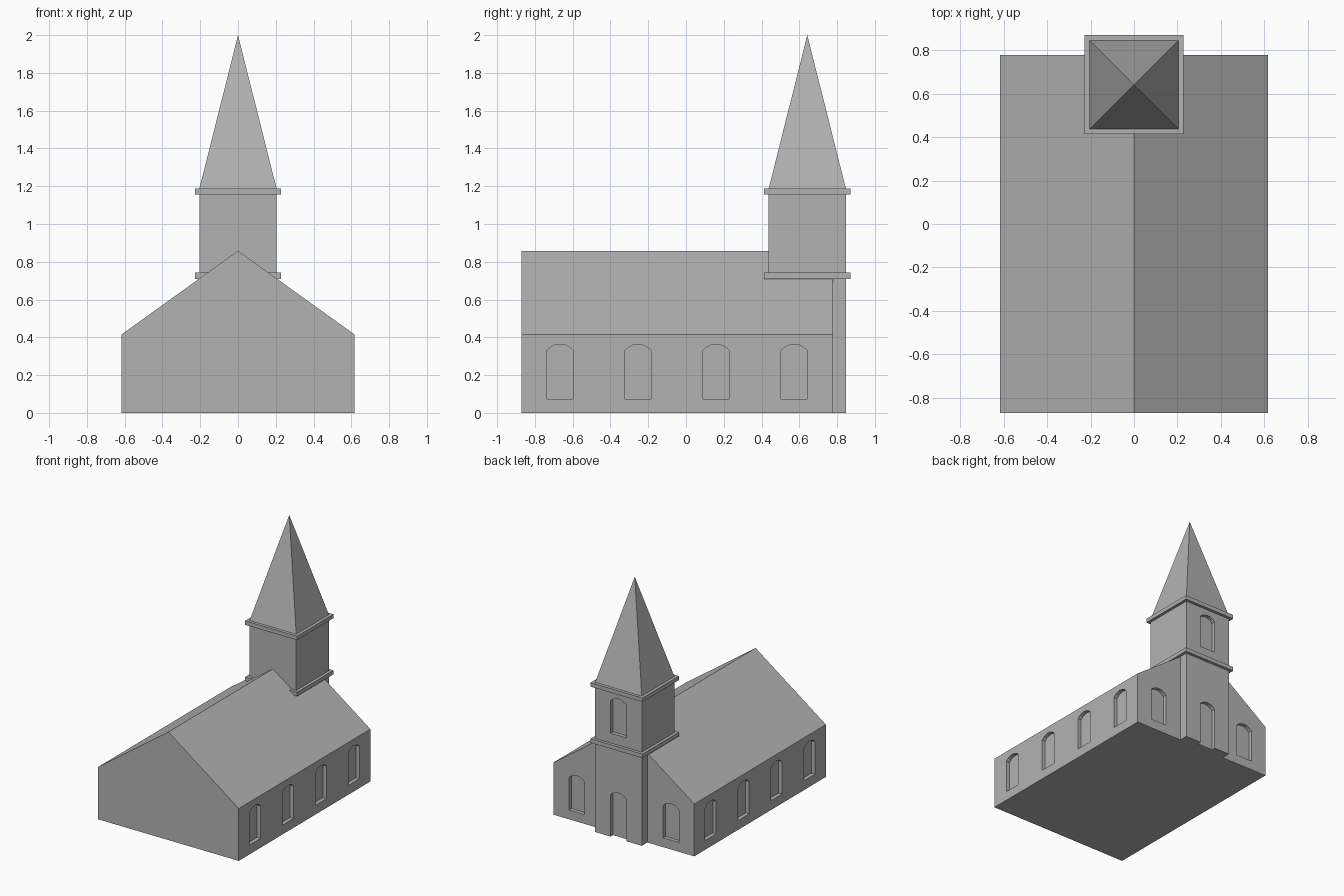
import bpy, bmesh, math
from mathutils import Matrix, Vector

if "Cube" in bpy.data.objects:
    bpy.data.objects.remove(bpy.data.objects["Cube"])

grey = bpy.data.materials.new("light grey")
grey.diffuse_color = (0.45, 0.45, 0.45, 1)
grey.use_nodes = True
grey.node_tree.nodes["Principled BSDF"].inputs["Base Color"].default_value = grey.diffuse_color

# main dimensions
HALF_W, FRONT, BACK = 0.617, -0.872, 0.778
EAVES, RIDGE = 0.415, 0.858
TOWER_Y, TOWER_HALF, TRIM_HALF = 0.642, 0.205, 0.228
RECESS = 0.03


def finish(name, bm):
    bmesh.ops.recalc_face_normals(bm, faces=bm.faces)
    mesh = bpy.data.meshes.new(name)
    bm.to_mesh(mesh)
    bm.free()
    mesh.materials.append(grey)
    obj = bpy.data.objects.new(name, mesh)
    bpy.context.collection.objects.link(obj)
    return obj


def box(name, x0, x1, y0, y1, z0, z1):
    bm = bmesh.new()
    bmesh.ops.create_cube(bm, size=1)
    bmesh.ops.scale(bm, vec=(x1 - x0, y1 - y0, z1 - z0), verts=bm.verts)
    bmesh.ops.translate(bm, vec=((x0 + x1) / 2, (y0 + y1) / 2, (z0 + z1) / 2), verts=bm.verts)
    return finish(name, bm)


def prism(bm, profile, y0, y1, matrix=Matrix()):
    """Extrude an x-z profile along y, then place it."""
    face = bm.faces.new([bm.verts.new(matrix @ Vector((x, y0, z))) for x, z in profile])
    ext = bmesh.ops.extrude_face_region(bm, geom=[face])
    verts = [v for v in ext["geom"] if isinstance(v, bmesh.types.BMVert)]
    bmesh.ops.translate(bm, vec=matrix.to_3x3() @ Vector((0, y1 - y0, 0)), verts=verts)


def arch_profile(bottom, spring, half=0.069, rise=0.032, steps=6):
    """Opening with a shallow round arch."""
    r = (half * half + rise * rise) / (2 * rise)
    a = math.asin(half / r)
    pts = [(-half, bottom), (half, bottom)]
    for i in range(steps + 1):
        t = a - 2 * a * i / steps
        pts.append((r * math.sin(t), spring + rise - r + r * math.cos(t)))
    return pts


def cut_openings(obj, openings):
    """Each opening: wall point (x, y), turn about z, bottom, spring height."""
    bm = bmesh.new()
    for x, y, turn, bottom, spring in openings:
        m = Matrix.Translation((x, y, 0)) @ Matrix.Rotation(turn, 4, 'Z')
        prism(bm, arch_profile(bottom, spring), -RECESS, 0.05, m)
    cutter = finish("opening_cutter", bm)
    cutter.hide_render = True
    mod = obj.modifiers.new("openings", 'BOOLEAN')
    mod.operation = 'DIFFERENCE'
    mod.solver = 'EXACT'
    mod.object = cutter
    bpy.context.view_layer.objects.active = obj
    bpy.ops.object.modifier_apply(modifier=mod.name)
    bpy.data.objects.remove(cutter)


# nave with gabled roof
bm = bmesh.new()
prism(bm, [(-HALF_W, 0), (HALF_W, 0), (HALF_W, EAVES), (0, RIDGE), (-HALF_W, EAVES)], FRONT, BACK)
nave = finish("nave", bm)
windows = []
for side in (1, -1):
    for i in range(4):
        windows.append((side * HALF_W, -0.667 + i * 0.413, -side * math.pi / 2, 0.074, 0.331))
    windows.append((side * 0.413, BACK, 0, 0.074, 0.331))
cut_openings(nave, windows)

# tower: porch with door, belfry with window
T_BACK = TOWER_Y + TOWER_HALF
porch = box("porch", -TOWER_HALF, TOWER_HALF, 0.74, T_BACK, 0, 0.72)
cut_openings(porch, [(0, T_BACK, 0, -0.05, 0.331)])
belfry = box("belfry", -TOWER_HALF, TOWER_HALF, TOWER_Y - TOWER_HALF, T_BACK, 0.72, 1.17)
cut_openings(belfry, [(0, T_BACK, 0, 0.82, 1.077)])

# trim bands around the tower
for name, z in (("lower_trim", 0.71), ("upper_trim", 1.155)):
    box(name, -TRIM_HALF, TRIM_HALF, TOWER_Y - TRIM_HALF, TOWER_Y + TRIM_HALF, z, z + 0.032)

# spire
bm = bmesh.new()
bmesh.ops.create_cone(bm, cap_ends=True, segments=4, radius1=TOWER_HALF * math.sqrt(2), radius2=0,
                      depth=0.815, matrix=Matrix.Translation((0, TOWER_Y, 1.5925))
                      @ Matrix.Rotation(math.pi / 4, 4, 'Z'))
bmesh.ops.remove_doubles(bm, verts=bm.verts, dist=1e-5)
finish("spire", bm)
